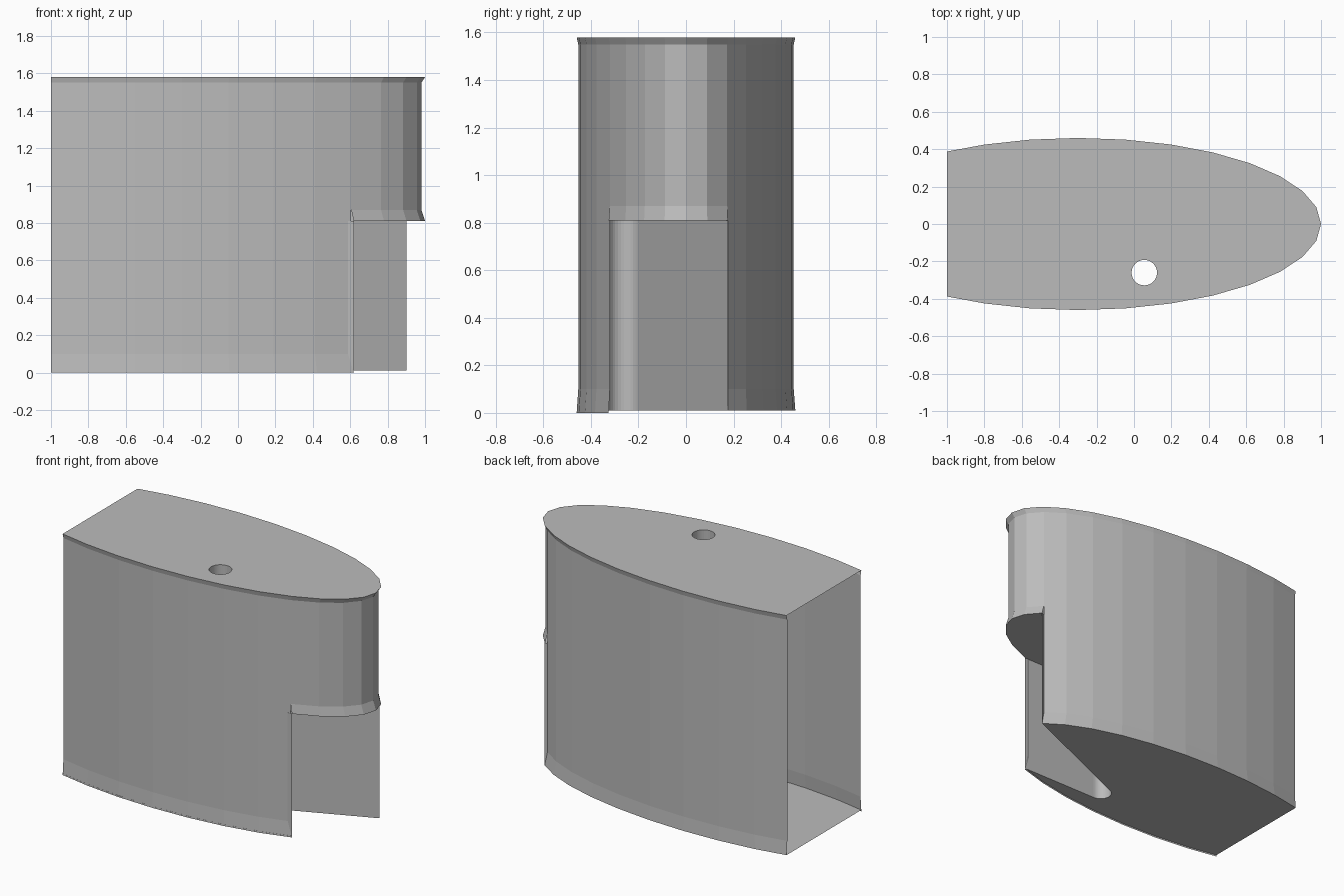
import bpy, bmesh, math
from mathutils import Vector

if "Cube" in bpy.data.objects:
    bpy.data.objects.remove(bpy.data.objects["Cube"], do_unlink=True)

grey = bpy.data.materials.new("plain_grey")
grey.use_nodes = True
GREY = (0.5, 0.5, 0.5, 1)
grey.diffuse_color = GREY
grey.node_tree.nodes["Principled BSDF"].inputs["Base Color"].default_value = GREY

BASE, SHELF, TOP = 0.01, 0.81, 1.58
SLIM = 0.985                      # body is slightly slimmer than its rims
STEP = 360 / 32
PIVOT = Vector((0.055, -0.26))
PIVOT_R = 0.068


def hull(first, last, scale=1.0):
    """Points on the elliptical outline between two step numbers, cut flat at x = -1."""
    points = []
    for i in range(first, last + 1):
        a = math.radians(i * STEP)
        x = -0.3 + 1.3 * scale * math.cos(a)
        if x < -1:                # slide the end point onto the flat cut
            x = -1
        y = 0.46 * scale * math.copysign(math.sqrt(1 - ((x + 0.3) / (1.3 * scale)) ** 2), i)
        points.append(Vector((x, y if i else 0)))
    return points


def pivot(first, last):
    """Points around the pivot hole, clockwise."""
    return [PIVOT + PIVOT_R * Vector((math.cos(math.radians(i * STEP)),
                                      math.sin(math.radians(i * STEP))))
            for i in range(first, last - 1, -1)]


def finish(name, bm):
    mesh = bpy.data.meshes.new(name)
    bm.to_mesh(mesh)
    bm.free()
    mesh.materials.append(grey)
    obj = bpy.data.objects.new(name, mesh)
    bpy.context.collection.objects.link(obj)
    return obj


def wall(name, rows):
    """Skin a stack of (points, z) rows with quads."""
    bm = bmesh.new()
    rings = [[bm.verts.new((p.x, p.y, z)) for p in pts] for pts, z in rows]
    for low, high in zip(rings, rings[1:]):
        for i in range(len(low) - 1):
            bm.faces.new((low[i], low[i + 1], high[i + 1], high[i]))
    return finish(name, bm)


def plate(name, loops, z, facing):
    """Flat sheet bounded by closed loops; inner loops become holes."""
    bm = bmesh.new()
    for loop in loops:
        vs = [bm.verts.new((p.x, p.y, z)) for p in loop]
        for i, v in enumerate(vs):
            bm.edges.new((v, vs[i - 1]))
    bmesh.ops.triangle_fill(bm, edges=bm.edges[:], use_beauty=True)
    for f in bm.faces:
        f.normal_update()
        if f.normal.z * facing < 0:
            f.normal_flip()
    return finish(name, bm)


# Outer walls: back and front sides run full height, the nose stops at the shelf
for name, first, last in (("back_wall", 2, 11), ("front_wall", -11, -4)):
    full, slim = hull(first, last), hull(first, last, SLIM)
    bottom = 0 if first < 0 else BASE
    wall(name, [(full, bottom), (slim, 0.1), (slim, 1.55), (full, TOP)])
nose, slim_nose = hull(-4, 2), hull(-4, 2, SLIM)
wall("nose_wall", [(nose, SHELF), (slim_nose, 0.87), (slim_nose, 1.55), (nose, TOP)])

# Wedge recess under the nose, rounded where it meets the pivot
corner_front, corner_back = nose[0], nose[-1]
recess = [corner_front] + pivot(-8, -22) + [corner_back]
wall("recess_wall", [(recess, BASE), (recess, SHELF)])
shelf_outline = nose + pivot(10, -8)
plate("recess_ceiling", [shelf_outline], SHELF, -1)

# Pivot tube above the recess
ring = pivot(0, -32)
wall("pivot_tube", [(ring, SHELF), (ring, TOP)])

# Top with pivot hole, and floor with the recess cut out; the flat end stays open
plate("top_plate", [hull(-11, 11), ring[:-1]], TOP, 1)
plate("floor_plate", [hull(2, 11) + hull(-11, -4) + pivot(-8, -22)], BASE, -1)
